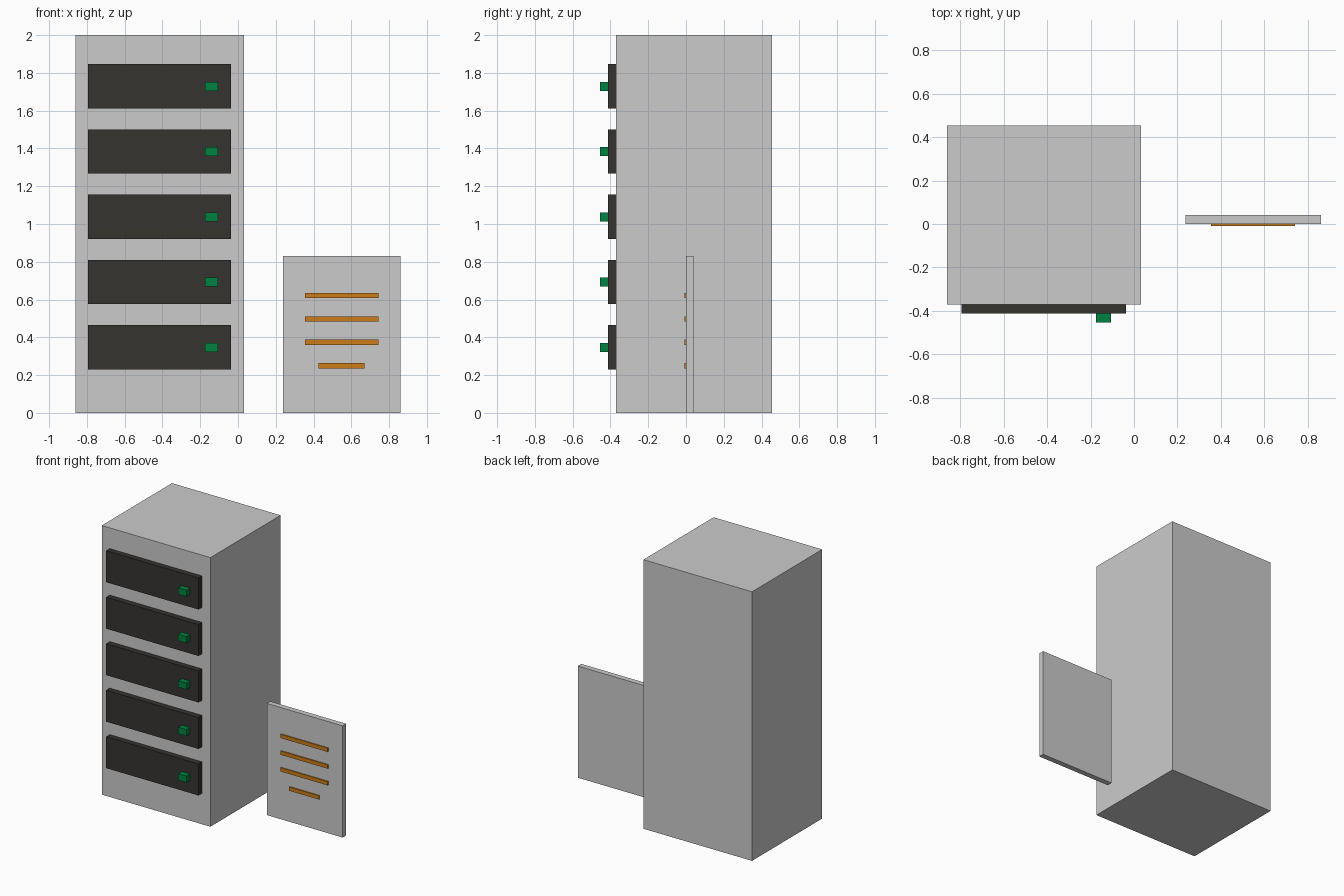
import bpy

if "Cube" in bpy.data.objects:
    bpy.data.objects.remove(bpy.data.objects["Cube"])


def material(name, color):
    m = bpy.data.materials.new(name)
    m.diffuse_color = color
    m.use_nodes = True
    m.node_tree.nodes["Principled BSDF"].inputs["Base Color"].default_value = m.diffuse_color
    return m


dark = material("dark_charcoal", (0.035, 0.033, 0.03, 1))
green = material("handle_green", (0.0, 0.22, 0.05, 1))
orange = material("label_orange", (0.6, 0.2, 0.01, 1))


def box(name, x, y, z, mat=None):
    """Box from (min, max) ranges on each axis."""
    ranges = (x, y, z)
    bpy.ops.mesh.primitive_cube_add(size=1, location=[(a + b) / 2 for a, b in ranges])
    ob = bpy.context.object
    ob.name = name
    ob.scale = [b - a for a, b in ranges]
    bpy.ops.object.transform_apply(location=False, rotation=False, scale=True)
    if mat:
        ob.data.materials.append(mat)
    return ob


# Cabinet body
box("cabinet", (-0.861, 0.032), (-0.37, 0.454), (0, 2))

# Five drawer fronts, each with a small green handle
for i in range(5):
    z = 0.347 + i * 0.3455
    box(f"drawer_front_{i + 1}", (-0.795, -0.037), (-0.412, -0.37), (z - 0.117, z + 0.117), dark)
    box(f"handle_{i + 1}", (-0.174, -0.106), (-0.454, -0.412), (z - 0.024, z + 0.024), green)

# Free-standing sheet with raised text-like bars, the lowest one shorter
box("sheet", (0.238, 0.861), (0, 0.041), (0, 0.83))
for i in range(4):
    z = 0.249 + i * 0.1243
    half = 0.122 if i == 0 else 0.194
    box(f"sheet_bar_{i + 1}", (0.549 - half, 0.549 + half), (-0.009, 0), (z - 0.014, z + 0.014), orange)
